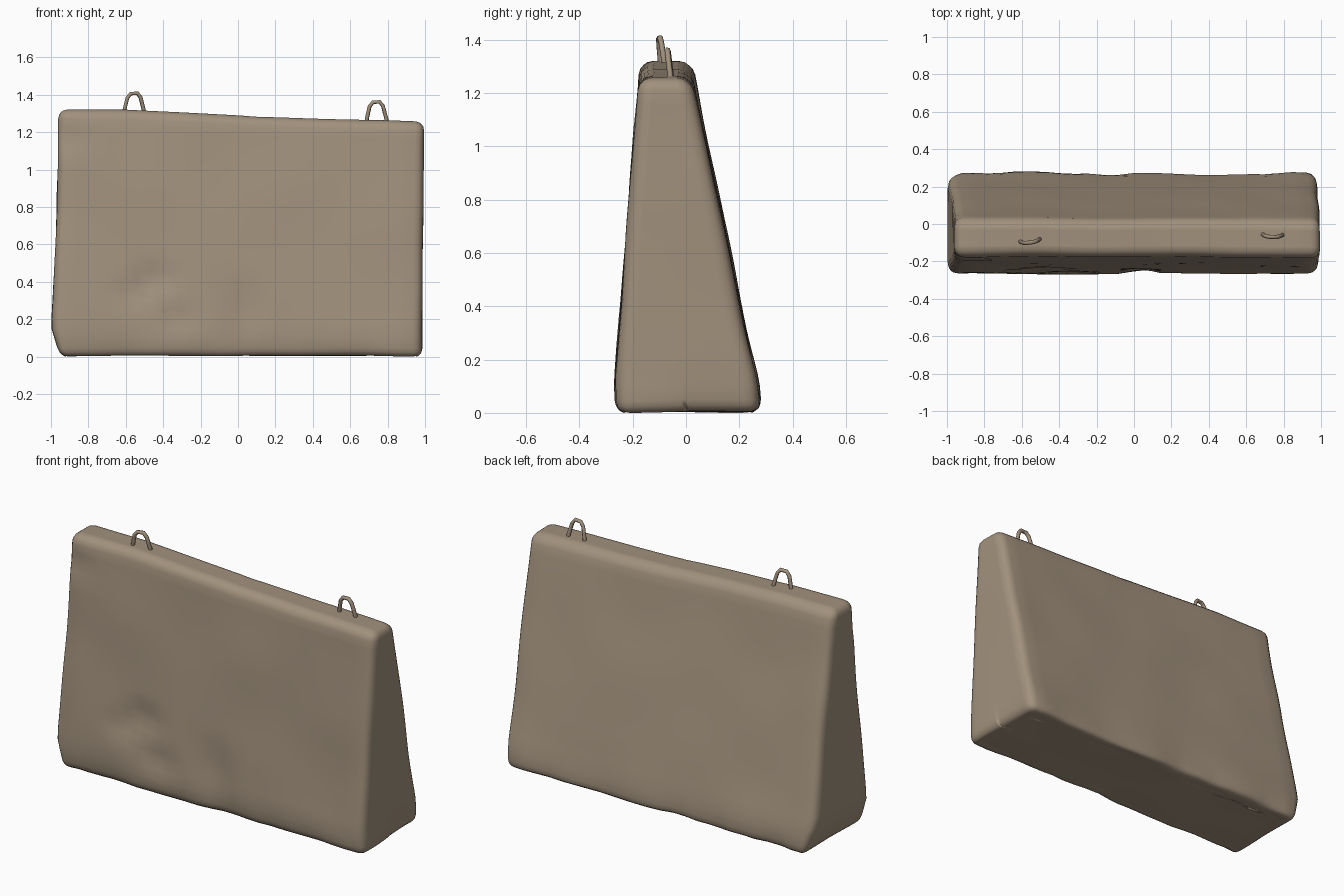
import bpy, bmesh, math
from mathutils import Vector, noise

if "Cube" in bpy.data.objects:
    bpy.data.objects.remove(bpy.data.objects["Cube"])

stone = bpy.data.materials.new("weathered concrete")
stone.diffuse_color = (0.36, 0.285, 0.205, 1)
stone.use_nodes = True
stone.node_tree.nodes["Principled BSDF"].inputs["Base Color"].default_value = stone.diffuse_color


def lerp(a, b, t):
    return a + (b - a) * t


def line(t, n, h, r):
    """Grid line position: three lines inside each rounded edge, the rest even."""
    i = round((t + 1) / 2 * n)
    k = min(i, n - i)
    s = -1 if i < n / 2 else 1
    if k < 2:
        return s * (h - r * (0, 0.5)[k])
    return lerp(-(h - r), h - r, (i - 2) / (n - 4))


def bump(p, c, rad):
    """Soft falloff around a point."""
    d = (Vector(p) - Vector(c)).length / rad
    return max(0, 1 - d * d) ** 2


def top_height(x):
    if x < -0.6:
        return 1.322
    if x < 0.05:
        return lerp(1.322, 1.288, (x + 0.6) / 0.65)
    return lerp(1.285, 1.255, (x - 0.05) / 0.95)


# Slab: tapered box with rounded edges, sloping top and worn surface
N = 28
bm = bmesh.new()
bmesh.ops.create_cube(bm, size=2)
bmesh.ops.subdivide_edges(bm, edges=bm.edges[:], cuts=N - 1, use_grid_fill=True)
for v in bm.verts:
    hx, r = 0.985, 0.05
    u, s, w = v.co
    x = line(u, N, hx, r)
    z = line(w, N, 0.65, r)
    zz = z + 0.65
    front, back = -0.278 + 0.08 * zz, 0.290 - 0.207 * zz
    hy = (back - front) / 2
    y = line(s, N, hy, r)
    # round the edges
    core = Vector((max(-hx + r, min(hx - r, x)), max(-hy + r, min(hy - r, y)),
                   max(-0.65 + r, min(0.65 - r, z))))
    d = Vector((x, y, z)) - core
    if d.length > 1e-6:
        d = d.normalized() * r if max(abs(u), abs(s), abs(w)) > 0.999 else d
    p = core + d
    # leaning ends, shift to the sloping profile
    t = (p.z + 0.65) / 1.3
    p.y += (front + back) / 2
    p.x += lerp(-0.01, 0.028, t) if p.x < 0 else lerp(-0.008, 0.012, t)
    p.x = lerp(p.x, 0, 0) if p.x > 0 else p.x
    p.z = t * top_height(p.x)
    # broad unevenness, stronger near the base
    q = p * 2.6
    amp = 0.008 + 0.012 * max(0, 1 - p.z / 0.3)
    n = noise.noise_vector(q) * amp
    p += Vector((n.x, n.y, n.z * 0.4))
    # ragged chipped lower edges
    rim = max(0, 1 - p.z / 0.13)
    if abs(p.y) > 0.2 or abs(p.x) > 0.93:
        chip = rim * (0.012 + 0.025 * abs(noise.noise(Vector((p.x * 5, p.y * 5, 3)))))
        p.y -= math.copysign(chip, p.y)
    if p.x < -0.8 and p.z < 0.16:
        p.x += 0.05 * (1 - p.z / 0.16) * (-p.x - 0.8) / 0.2
    # dents on the front and a nick in the back corner
    if p.y < front * 0.8:
        p.y += 0.03 * bump(p, (-0.45, -0.25, 0.42), 0.12)
        p.y += 0.025 * bump(p, (-0.55, -0.25, 0.34), 0.11)
        p.y += 0.02 * bump(p, (-0.32, -0.26, 0.2), 0.12)
        p.y += 0.025 * bump((p.x * 2.5, 0, p.z), (0.08, 0, 0.22), 0.27)
        p.y += 0.015 * bump(p, (-0.9, -0.2, 1.17), 0.1)
    p.z = max(p.z, 0.0)
    if abs(w + 1) < 1e-4 and abs(u) < 0.9 and abs(s) < 0.9:
        p.z = 0.008 + 0.006 * noise.noise(q)
    v.co = p
low = min(v.co.z for v in bm.verts)
for v in bm.verts:
    v.co.z -= low
bmesh.ops.recalc_face_normals(bm, faces=bm.faces[:])
for f in bm.faces:
    f.smooth = True
me = bpy.data.meshes.new("concrete_slab")
bm.to_mesh(me)
bm.free()
me.materials.append(stone)
slab = bpy.data.objects.new("concrete_slab", me)
bpy.context.collection.objects.link(slab)


# Lifting loops: bent bars set into the top
def lifting_loop(name, x, y, z, turn):
    cu = bpy.data.curves.new(name, "CURVE")
    cu.dimensions = "3D"
    cu.bevel_depth = 0.011
    cu.bevel_resolution = 1
    pts = [(-0.053, -0.05), (-0.051, 0.01), (-0.036, 0.075), (-0.018, 0.098),
           (0.018, 0.100), (0.035, 0.078), (0.053, 0.01), (0.055, -0.05)]
    sp = cu.splines.new("POLY")
    sp.points.add(len(pts) - 1)
    for point, (a, h) in zip(sp.points, pts):
        point.co = (a, -0.012 * h / 0.1, h, 1)
    cu.materials.append(stone)
    ob = bpy.data.objects.new(name, cu)
    ob.location = (x, y, z)
    ob.rotation_euler.z = turn
    bpy.context.collection.objects.link(ob)


lifting_loop("lifting_loop_left", -0.557, -0.087, 1.308, 0.13)
lifting_loop("lifting_loop_right", 0.74, -0.057, 1.262, -0.03)
